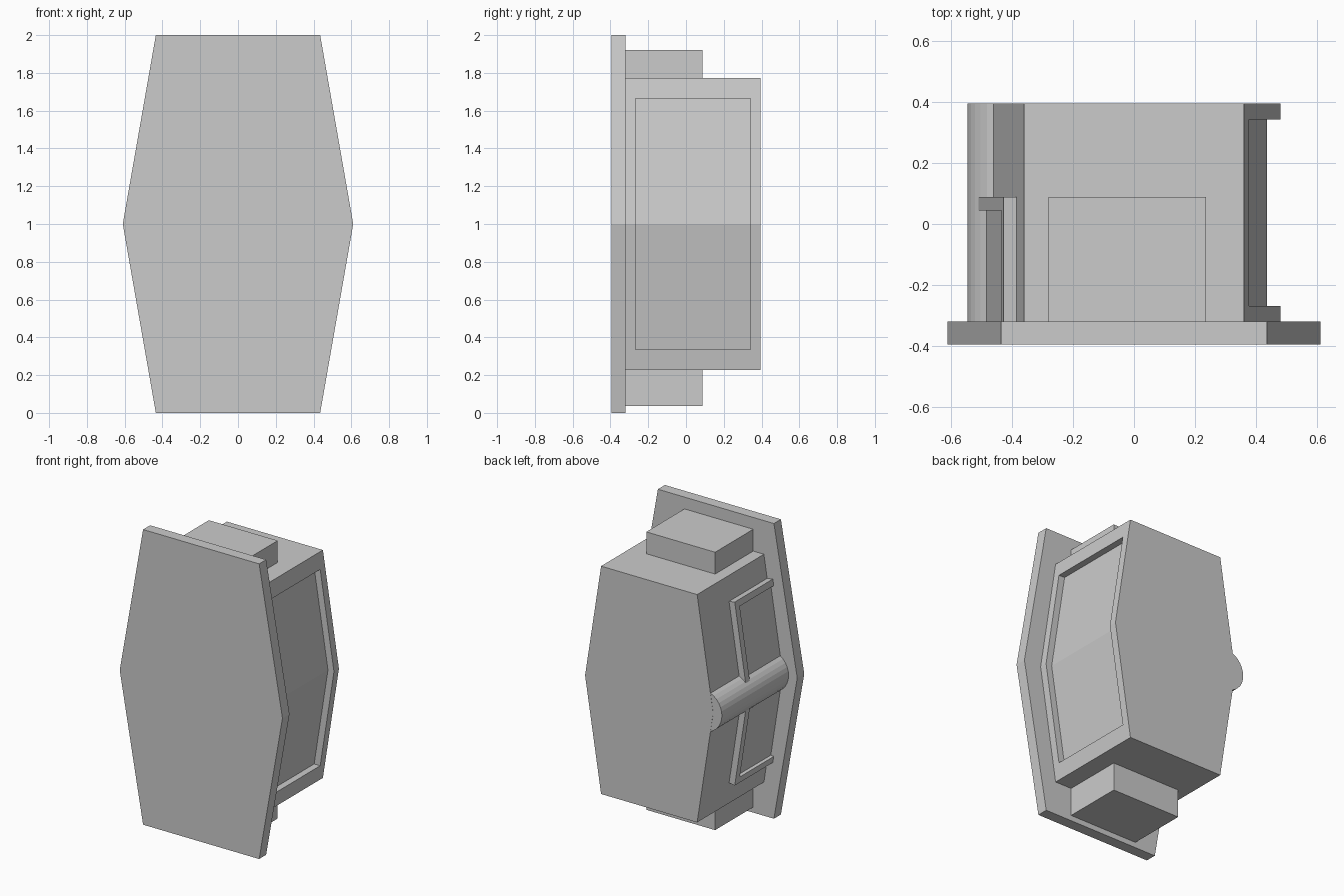
import bpy, bmesh, math

if "Cube" in bpy.data.objects:
    bpy.data.objects.remove(bpy.data.objects["Cube"])


def prism(name, profile, y0, y1):
    """Extrude an (x, z) outline along y."""
    bm = bmesh.new()
    face = bm.faces.new([bm.verts.new((x, y0, z)) for x, z in profile])
    ext = bmesh.ops.extrude_face_region(bm, geom=[face])
    verts = [v for v in ext["geom"] if isinstance(v, bmesh.types.BMVert)]
    bmesh.ops.translate(bm, vec=(0, y1 - y0, 0), verts=verts)
    bmesh.ops.recalc_face_normals(bm, faces=bm.faces)
    mesh = bpy.data.meshes.new(name)
    bm.to_mesh(mesh)
    bm.free()
    ob = bpy.data.objects.new(name, mesh)
    bpy.context.collection.objects.link(ob)
    return ob


def hexagon(end, mid, half):
    """Upright hexagon centred on z = 1, pointed at the sides."""
    return [(-end, 1 - half), (end, 1 - half), (mid, 1),
            (end, 1 + half), (-end, 1 + half), (-mid, 1)]


BACK, PLATE_BACK, FRONT = 0.395, -0.32, -0.395
END, MID, HALF = 0.36, 0.48, 0.772
SLOPE = (MID - END) / HALF

# Front plate and main body
prism("front_plate", hexagon(0.435, 0.61, 1.0), FRONT, PLATE_BACK)
body = prism("body", hexagon(END, MID, HALF), PLATE_BACK, BACK)

# Recessed panel on the right side
d, h = 0.045, 0.665
inner = MID - d
cutter = prism("recess_cutter", [(inner - SLOPE * h, 1 - h), (0.7, 1 - h), (0.7, 1 + h),
                                 (inner - SLOPE * h, 1 + h), (inner, 1)], -0.268, 0.342)
cutter.hide_render = True
cutter.hide_set(True)
mod = body.modifiers.new("recess", "BOOLEAN")
mod.operation = "DIFFERENCE"
mod.solver = "EXACT"
mod.object = cutter

# Top and bottom blocks
for name, z0, z1 in (("top_block", 1.77, 1.92), ("bottom_block", 0.037, 0.235)):
    prism(name, [(-0.28, z0), (0.236, z0), (0.236, z1), (-0.28, z1)], PLATE_BACK, 0.088)

# Round hinge barrel along the left ridge
R = 0.142
prism("hinge_barrel", [(-0.403 + R * math.cos(math.tau * i / 32), 1 + R * math.sin(math.tau * i / 32))
                       for i in range(32)], PLATE_BACK, BACK - 0.001)


def side_slab(name, s, a, b, height, y0, y1):
    """Slab lying on the left slope between distances a and b from mid height."""
    n = math.hypot(1, SLOPE)
    nx, nz = -1 / n, SLOPE / n
    base = [(-MID + SLOPE * t, t) for t in (a, b)]
    outline = [(x + nx * k, z + nz * k) for (x, z), k in
               ((base[0], -0.01), (base[1], -0.01), (base[1], height), (base[0], height))]
    return prism(name, [(x, 1 + s * z) for x, z in outline], y0, y1)


# Raised hinge leaves with rims, above and below the barrel
for label, s in (("upper", 1), ("lower", -1)):
    side_slab(label + "_leaf", s, 0.03, 0.60, 0.021, PLATE_BACK, 0.07)
    side_slab(label + "_leaf_end_rim", s, 0.572, 0.615, 0.043, PLATE_BACK, 0.088)
    side_slab(label + "_leaf_side_rim", s, 0.03, 0.59, 0.043, 0.044, 0.088)
